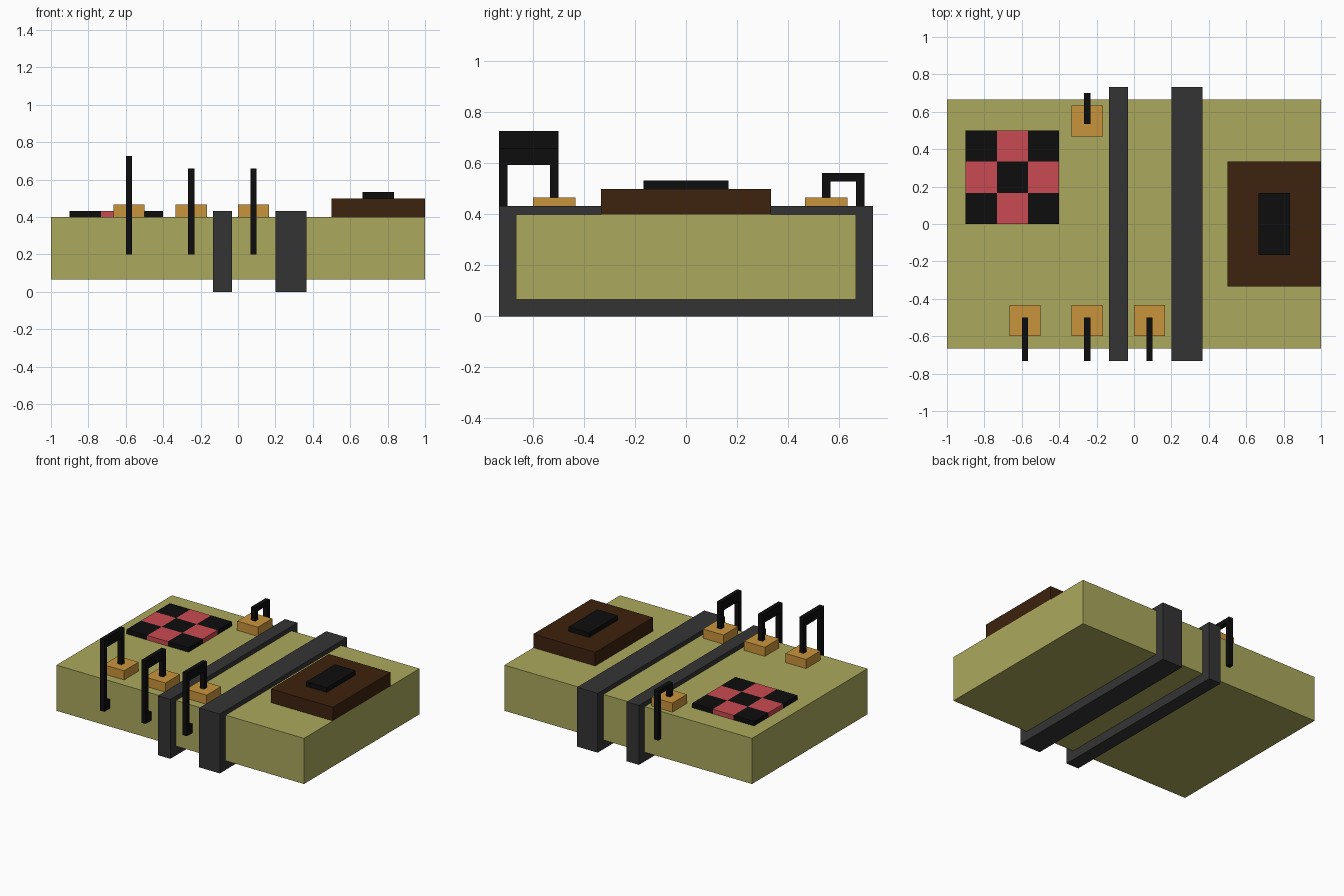
import bpy, bmesh
from mathutils import Matrix, Vector

if "Cube" in bpy.data.objects:
    bpy.data.objects.remove(bpy.data.objects["Cube"])

U = 1 / 30  # model grid unit


def material(name, rgb):
    m = bpy.data.materials.new(name)
    m.diffuse_color = (*[(c / 255 / 12.92) if c < 11 else ((c / 255 + 0.055) / 1.055) ** 2.4
                         for c in rgb], 1)
    m.use_nodes = True
    m.node_tree.nodes["Principled BSDF"].inputs["Base Color"].default_value = m.diffuse_color
    return m


OLIVE = material("olive", (171, 169, 92))
GREY = material("dark_grey", (52, 52, 52))
BLACK = material("black", (13, 13, 13))
RED = material("red", (201, 74, 82))
ORANGE = material("orange", (201, 148, 60))
BROWN = material("brown", (61, 34, 14))


def finish(name, bm, *mats):
    bmesh.ops.recalc_face_normals(bm, faces=bm.faces)
    me = bpy.data.meshes.new(name)
    bm.to_mesh(me)
    bm.free()
    for m in mats:
        me.materials.append(m)
    ob = bpy.data.objects.new(name, me)
    bpy.context.collection.objects.link(ob)
    return ob


def box(name, mat, x, y, z):
    """Box from (min, max) ranges given in grid units."""
    bm = bmesh.new()
    size = Vector([r[1] - r[0] for r in (x, y, z)]) * U
    mid = Vector([r[1] + r[0] for r in (x, y, z)]) * U / 2
    bmesh.ops.create_cube(bm, size=1, matrix=Matrix.Translation(mid) @ Matrix.Diagonal(size).to_4x4())
    return finish(name, bm, mat)


def extrude_x(bm, faces, width):
    """Give flat yz faces a thickness along x."""
    geo = bmesh.ops.extrude_face_region(bm, geom=faces, use_keep_orig=True)["geom"]
    bmesh.ops.translate(bm, vec=(width * U, 0, 0),
                        verts=[v for v in geo if isinstance(v, bmesh.types.BMVert)])


def strap(name, x0, x1):
    """Rectangular band wrapped around the body."""
    bm = bmesh.new()
    ring = lambda w, lo, hi: [bm.verts.new((x0 * U, y * U, z * U))
                              for y, z in ((-w, lo), (w, lo), (w, hi), (-w, hi))]
    a, b = ring(22, 0, 13), ring(20, 2, 12)
    faces = [bm.faces.new((a[i], a[(i + 1) % 4], b[(i + 1) % 4], b[i])) for i in range(4)]
    extrude_x(bm, faces, x1 - x0)
    finish(name, bm, GREY)


def hook(name, x0, profile):
    """Bent bar: yz outline extruded one unit along x."""
    bm = bmesh.new()
    face = bm.faces.new([bm.verts.new((x0 * U, y * U, z * U)) for y, z in profile])
    extrude_x(bm, [face], 1)
    finish(name, bm, BLACK)


# Body slab
box("body", OLIVE, (-30, 30), (-20, 20), (2, 12))

# Bands around the body
strap("narrow_strap", -4, -1)
strap("wide_strap", 6, 11)

# Brown block with black pad
box("end_block", BROWN, (15, 30), (-10, 10), (12, 15))
box("end_pad", BLACK, (20, 25), (-5, 5), (15, 16))

# Checkered panel, coloured by cell parity
bm = bmesh.new()
bmesh.ops.create_grid(bm, x_segments=3, y_segments=3, size=7.5 * U,
                      matrix=Matrix.Translation((-19.5 * U, 7.5 * U, 12 * U)))
geo = bmesh.ops.extrude_face_region(bm, geom=bm.faces[:], use_keep_orig=True)["geom"]
bmesh.ops.translate(bm, vec=(0, 0, U), verts=[v for v in geo if isinstance(v, bmesh.types.BMVert)])
for f in bm.faces:
    c = f.calc_center_median() / U
    i = min(2, max(0, int((c.x + 27) // 5)))
    j = min(2, max(0, int(c.y // 5)))
    f.material_index = (i + j) % 2
finish("checker_panel", bm, BLACK, RED)

# Front terminals with wires bent over the edge and into the side
for n, (x, top) in enumerate(((-20, 21.8), (-10, 19.8), (0, 19.8)), 1):
    box(f"front_terminal_{n}", ORANGE, (x, x + 5), (-18, -13), (12, 14))
    hook(f"front_wire_{n}", x + 2,
         [(-15, 14), (-15, top), (-22, top), (-22, 6), (-20, 6), (-20, 8), (-21, 8),
          (-21, top - 2), (-16, top - 2), (-16, 14)])

# Back terminal with a shorter wire
box("back_terminal", ORANGE, (-10, -5), (14, 19), (12, 14))
hook("back_wire", -8, [(16, 14), (16, 16.9), (21, 16.9), (21, 6), (20, 6), (20, 15.9),
                       (17, 15.9), (17, 14)])
